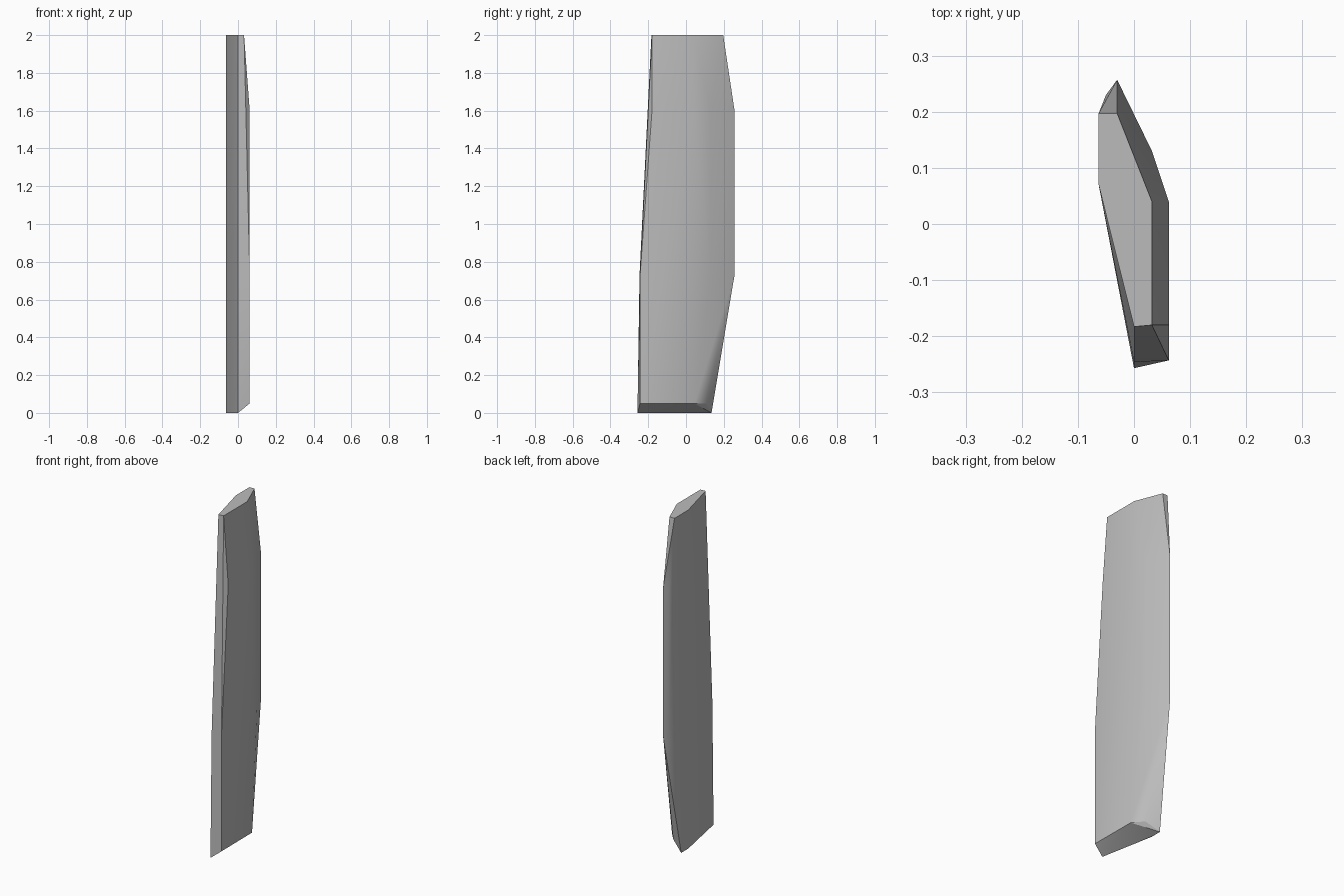
import bpy, bmesh, math

cube = bpy.data.objects.get("Cube")
if cube:
    bpy.data.objects.remove(cube, do_unlink=True)

# plain grey material
grey = bpy.data.materials.new("plain_grey")
grey.use_nodes = True
colour = (0.5, 0.5, 0.5, 1.0)
grey.diffuse_color = colour
grey.node_tree.nodes["Principled BSDF"].inputs["Base Color"].default_value = colour

bm = bmesh.new()


def add_ring(points, z):
    for x, y in points:
        bm.verts.new((x, y, z))


# narrow flat top
add_ring([(0, -.183), (.032, -.18), (.032, .04), (-.03, .197),
          (-.063, .197), (-.063, .07)], 2)

# widest part of the body, at both of its ends
rear = [(.062, .04), (.032, .13), (-.03, .257), (-.05, .23)]
add_ring(rear + [(.062, -.18)], 1.6)
add_ring(rear + [(.062, -.243), (0, -.246)], .73)

# slanted foot: raised on the left, low on the right
add_ring([(.062, -.243), (.06, .045), (.01, .105)], .05)
add_ring([(0, -.257), (-.063, .07), (-.063, .135)], 0)

# skin the convex body and merge coplanar faces
bmesh.ops.convex_hull(bm, input=bm.verts[:])
bmesh.ops.dissolve_limit(bm, angle_limit=math.radians(1),
                         verts=bm.verts[:], edges=bm.edges[:])
bmesh.ops.recalc_face_normals(bm, faces=bm.faces[:])

mesh = bpy.data.meshes.new("slab_body")
bm.to_mesh(mesh)
bm.free()
mesh.materials.append(grey)
slab = bpy.data.objects.new("slab_body", mesh)
bpy.context.collection.objects.link(slab)

# soft broad sides, crisp rims
bpy.ops.object.select_all(action='DESELECT')
slab.select_set(True)
bpy.context.view_layer.objects.active = slab
bpy.ops.object.shade_smooth_by_angle(angle=math.radians(30))
